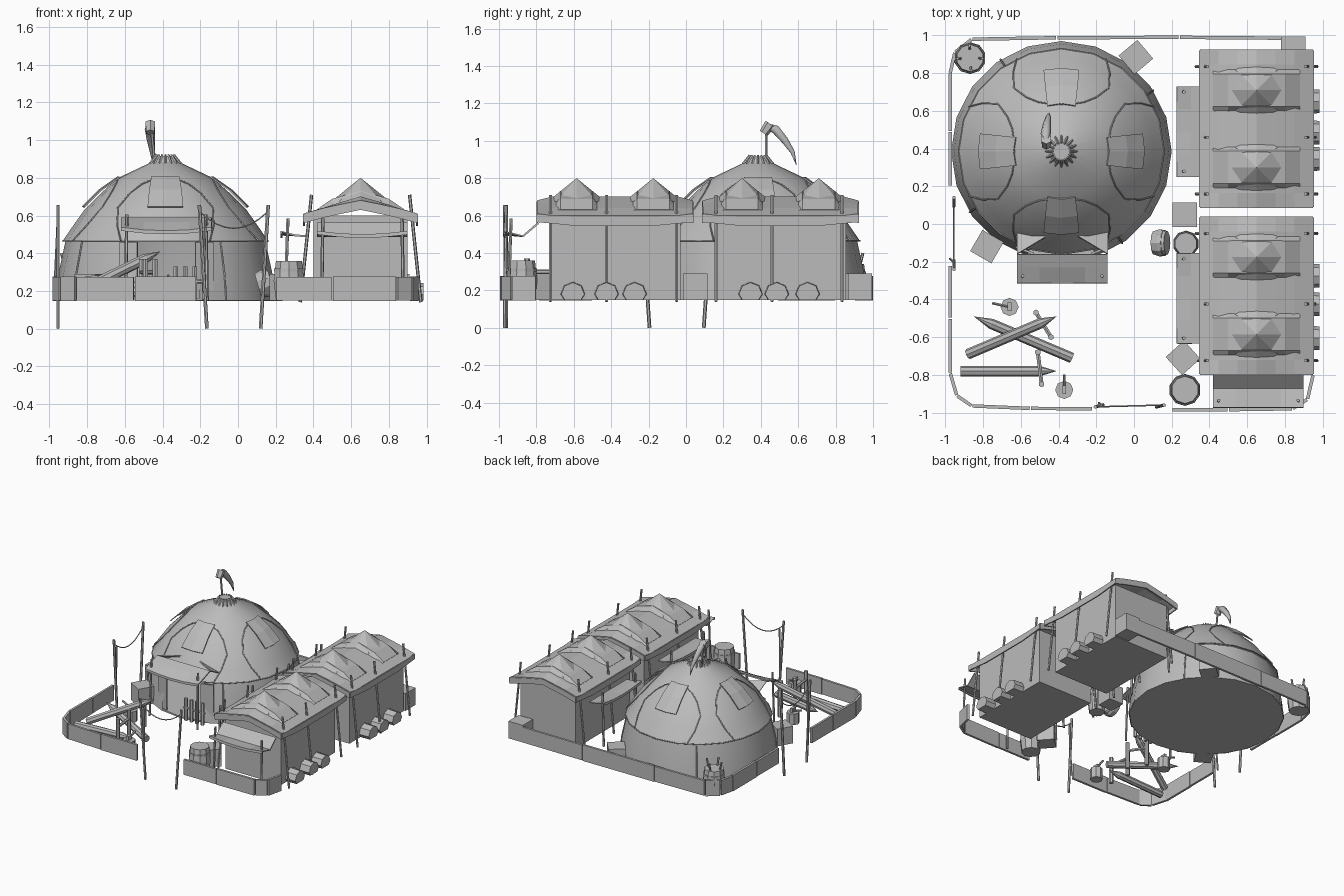
import bpy, bmesh
from math import sin, cos, pi, radians, atan2
from mathutils import Vector, Matrix

if "Cube" in bpy.data.objects:
    bpy.data.objects.remove(bpy.data.objects["Cube"])

grey = bpy.data.materials.new("canvas_grey")
grey.use_nodes = True
COLOUR = (0.5, 0.5, 0.5, 1)
grey.diffuse_color = COLOUR
grey.node_tree.nodes["Principled BSDF"].inputs["Base Color"].default_value = COLOUR
G = 0.15  # ground level of the camp


def finish(name, bm, smooth=False, thick=0):
    bmesh.ops.recalc_face_normals(bm, faces=bm.faces)
    me = bpy.data.meshes.new(name)
    bm.to_mesh(me)
    bm.free()
    me.materials.append(grey)
    ob = bpy.data.objects.new(name, me)
    bpy.context.collection.objects.link(ob)
    if thick:
        mod = ob.modifiers.new("thickness", 'SOLIDIFY')
        mod.thickness, mod.offset = thick, 0
    if smooth:
        bpy.ops.object.select_all(action='DESELECT')
        ob.select_set(True)
        bpy.context.view_layer.objects.active = ob
        bpy.ops.object.shade_smooth_by_angle(angle=radians(35))
    return ob


def box(name, centre, size, turn=0):
    bm = bmesh.new()
    m = Matrix.Translation(centre) @ Matrix.Rotation(radians(turn), 4, 'Z') @ Matrix.Diagonal((*size, 1))
    bmesh.ops.create_cube(bm, size=1, matrix=m)
    return finish(name, bm)


def beam(name, a, b, r=0.008, r2=None, sides=6):
    a, b = Vector(a), Vector(b)
    d = b - a
    bm = bmesh.new()
    m = Matrix.Translation((a + b) / 2) @ d.to_track_quat('Z', 'Y').to_matrix().to_4x4()
    bmesh.ops.create_cone(bm, cap_ends=True, segments=sides, radius1=r,
                          radius2=r if r2 is None else r2, depth=d.length, matrix=m)
    return finish(name, bm)


def sheet(name, us, vs, func, thick=0, smooth=False, skip=None):
    """Grid of quads through func(u, v)."""
    bm = bmesh.new()
    rows = [[bm.verts.new(func(u, v)) for v in vs] for u in us]
    for i in range(len(us) - 1):
        for j in range(len(vs) - 1):
            if not (skip and skip(us[i], vs[j])):
                bm.faces.new((rows[i][j], rows[i + 1][j], rows[i + 1][j + 1], rows[i][j + 1]))
    bmesh.ops.remove_doubles(bm, verts=bm.verts, dist=0.0005)
    return finish(name, bm, smooth, thick)


def rope(name, pts, depth=0.004, radii=None):
    cu = bpy.data.curves.new(name, 'CURVE')
    cu.dimensions, cu.bevel_depth, cu.bevel_resolution, cu.use_fill_caps = '3D', depth, 1, True
    sp = cu.splines.new('POLY')
    sp.points.add(len(pts) - 1)
    for i, p in enumerate(pts):
        sp.points[i].co = (*p, 1)
        sp.points[i].radius = radii[i] if radii else 1
    cu.materials.append(grey)
    bpy.context.collection.objects.link(bpy.data.objects.new(name, cu))


def span(a, b, n):
    return [a + (b - a) * i / n for i in range(n + 1)]


# ---- Dome tent ----
CX, CY = -0.385, 0.385
RIM = 0.545
SHELL = [(RIM, 0.465), (0.49, 0.545), (0.43, 0.63), (0.34, 0.72), (0.25, 0.80), (0.07, 0.885)]
SKIRT = {G: 0.585, 0.28: 0.57, 0.465: 0.53}


def dome_pt(ang, r, lift=0.0):
    for (r1, z1), (r2, z2) in zip(SHELL, SHELL[1:]):
        if r >= r2:
            break
    z = z1 + (z2 - z1) * (r1 - r) / (r1 - r2)
    return Vector((CX + (r + lift * 0.6) * cos(ang), CY + (r + lift * 0.6) * sin(ang), z + lift))


turn = span(0, 2 * pi, 20)
sheet("dome_shell", turn, [r for r, z in SHELL], lambda a, r: dome_pt(a, r), smooth=True)
sheet("dome_skirt", turn, list(SKIRT),
      lambda a, z: (CX + SKIRT[z] * cos(a), CY + SKIRT[z] * sin(a), z), smooth=True,
      skip=lambda a, z: abs(a + pi / 20 - 1.5 * pi) < 0.35)
beam("dome_floor", (CX, CY, G), (CX, CY, G + 0.012), 0.58, sides=20)
beam("dome_cap", (CX, CY, 0.86), (CX, CY, 0.915), 0.085, 0.05, 16)
for a in span(0, 2 * pi, 16)[:-1]:
    beam("cap_rib", (CX + 0.083 * cos(a), CY + 0.083 * sin(a), 0.875),
         (CX + 0.045 * cos(a), CY + 0.045 * sin(a), 0.922), 0.006, sides=4)
rope("eave_seam", [dome_pt(a, RIM) for a in turn], 0.004)
for k in range(4):
    mid = k * pi / 2
    # arched seam, then the window flap inside it
    arch = []
    for t in span(-1, 1, 12):
        x = 0.25 + 0.29 * abs(t) ** 3
        y = 0.26 * max(-1, min(1, t * 1.5)) * (0.9 + 0.1 * abs(t))
        arch.append(dome_pt(mid + atan2(y, x), min(RIM, (x * x + y * y) ** 0.5), 0.002))
    rope("arch_seam", arch, 0.004)
    sheet("window_flap", span(-1, 1, 2), [0.43, 0.34, 0.25],
          lambda s, r: dome_pt(mid + s * (0.05 + 0.1 * r) / r, r, 0.016 if r > 0.3 else 0.004), 0.008)
    diag = mid + pi / 4
    rope("skirt_seam", [(CX + r * cos(diag - 0.2), CY + r * sin(diag - 0.2), z)
                        for z, r in SKIRT.items()], 0.005)

# Banner on the dome top
beam("banner_pole", (-0.44, 0.43, 0.86), (-0.46, 0.43, 1.07), 0.008)
beam("banner_knob", (-0.465, 0.415, 1.04), (-0.465, 0.45, 1.09), 0.025, 0.03, 6)
rope("banner_tail", [(-0.465, 0.43, 1.08), (-0.468, 0.48, 1.06), (-0.462, 0.53, 1.0),
                     (-0.455, 0.57, 0.94), (-0.45, 0.59, 0.87)], 0.027, [0.6, 1, 0.8, 0.5, 0.05])


# ---- Awnings ----
def awning(x, y, heading, width, depth, heights):
    """Cloth through inner, middle and outer heights; (x, y) is the middle of the inner edge."""
    m = Matrix.Translation((x, y, 0)) @ Matrix.Rotation(radians(heading), 4, 'Z')
    z_in, z_mid, z_out = heights
    prof = [(0, z_in), (0.45 * depth, z_mid), (depth, z_out), (depth, z_out - 0.016)]

    def cloth(u, i):
        d, z = prof[i]
        return m @ Vector((u * width / 2, -d, z - 0.018 * (1 - u * u) * (i > 1)))
    sheet("awning_cloth", span(-1, 1, 4), range(4), cloth, 0.01)
    for s in (-1, 1):
        foot = s * (width / 2 - 0.03)
        beam("awning_pole", m @ Vector((foot * 1.03, -depth + 0.02, G)),
             m @ Vector((foot, -depth + 0.035, z_out + 0.07)), 0.009)


awning(-0.38, -0.16, 0, 0.48, 0.15, (0.585, 0.56, 0.535))
for s in (-1, 1):  # flaps joining the awning to the dome
    sheet("awning_flap", [0, 1], [0, 1], lambda u, v: (
        -0.38 + s * (0.24 - 0.2 * u * v), -0.16 + 0.12 * u, 0.585 - 0.06 * u * (1 - v)), 0.008)
    box("door_curtain", (-0.38 + s * 0.2, -0.14, 0.305), (0.1, 0.012, 0.31), s * 20)
for x in (-0.33, -0.28, -0.23, -0.18):  # low rack of pickets by the door
    beam("door_picket", (x, -0.2, G), (x, -0.2, G + 0.18), 0.014)
beam("door_rail", (-0.35, -0.2, G + 0.1), (-0.16, -0.2, G + 0.1), 0.01)

# ---- Two long tents ----
TX, HALF = 0.65, 0.3
PATCH_LIFT = {-0.23: 0.006, -0.15: 0.035, 0: 0.035, 0.15: 0.035, 0.23: 0.006}


def roof_z(dx, dy):
    t = 1 - abs(dx) / HALF
    end = abs(dy) > 0.4
    return 0.595 + (0.07 if end else 0.1) * t ** 0.85 + 0.01 * end


for ty in (-0.38, 0.505):
    box("tent_walls", (TX, ty, (G + 0.6) / 2), (0.5, 0.7, 0.6 - G))
    sheet("tent_roof", span(-HALF, HALF, 6), [-0.415, -0.34, -0.2, 0, 0.2, 0.34, 0.415],
          lambda dx, dy: (TX + dx, ty + dy, roof_z(dx, dy)), 0.012)
    for s in (-1, 1):
        sheet("side_valance", span(-0.415, 0.415, 4), [0, 1], lambda dy, v: (
            TX + s * HALF, ty + dy, roof_z(HALF, dy) - (0.05 - 0.01 * (abs(dy) > 0.4)) * v), 0.01)
        sheet("end_valance", span(-HALF, HALF, 6), [0, 1], lambda dx, v: (
            TX + dx, ty + s * 0.415, roof_z(dx, 0.415) - 0.045 * v), 0.01)
        # roof peak rising from its raised cloth patch
        py = ty + s * 0.205
        beam("roof_peak", (TX, py, 0.675), (TX, py, 0.80), 0.155, 0, 8)
        sheet("roof_patch", list(PATCH_LIFT), [-0.11, -0.085, 0.085, 0.11], lambda dx, dy: (
            TX + dx, py + dy, roof_z(dx, 0) + PATCH_LIFT[dx] * (abs(dy) < 0.1)), 0.006)
        for dy in (-0.345, -0.045, 0.33):
            beam("tent_pole", (TX + s * 0.32, ty + dy, G - 0.01), (TX + s * 0.26, ty + dy, 0.71), 0.009)
    # flat-bottomed sacks along the outer wall
    for dy in (-0.225, -0.045, 0.105) if ty < 0 else (-0.16, -0.02, 0.145):
        sack = beam("sack", (TX + 0.24, ty + dy, G + 0.03), (TX + 0.335, ty + dy, G + 0.03), 0.066, 0.062, 8)
        for v in sack.data.vertices:
            v.co.z = max(v.co.z, G)
    awning(0.36, ty - 0.015, -90, 0.48, 0.13, (0.49, 0.495, 0.515))
awning(0.66, -0.79, 0, 0.48, 0.18, (0.56, 0.49, 0.515))


# ---- Low perimeter wall ----
def wall(points):
    for i, (a, b) in enumerate(zip(points, points[1:])):
        a, b = Vector(a), Vector(b)
        d, mid = b - a, (a + b) / 2
        box("wall_panel", (mid.x, mid.y, G + 0.062), (d.length - 0.006, 0.018, 0.124 + 0.006 * (i % 2)),
            atan2(d.y, d.x) * 180 / pi)


wall([(-0.975, 0.2), (-0.975, 0.49), (-0.975, 0.8), (-0.95, 0.91), (-0.86, 0.98),
      (-0.41, 0.988), (0.24, 0.99), (0.86, 0.985)])
wall([(-0.975, -0.22), (-0.975, -0.5), (-0.975, -0.79), (-0.94, -0.91), (-0.86, -0.965),
      (-0.55, -0.978), (-0.22, -0.98)])
wall([(0.2, -0.985), (0.5, -0.985), (0.84, -0.98), (0.92, -0.93), (0.95, -0.8)])


# ---- Gate posts with a slack rope ----
def gate(a, b, lean):
    a, b, lean = Vector(a), Vector(b), Vector(lean)
    up = Vector((0, 0, 0.655))
    for p, l in ((a, -lean), (b, lean)):
        beam("gate_post", p, p + up + l, 0.01)
    beam("gate_brace", a + Vector((-0.02, 0.01, G)), a + up * 0.9 - lean * 0.2, 0.007)
    p, q = a + up * 0.95 - lean, b + up * 0.95 + lean
    rope("gate_rope", [p.lerp(q, t) - Vector((0, 0, 0.36 * t * (1 - t))) for t in span(0, 1, 8)], 0.004)


gate((-0.165, -0.96, 0), (0.12, -0.97, 0), (0.04, 0.01, 0))
gate((-0.955, -0.195, 0), (-0.955, 0.095, 0), (0, 0.045, 0))

# ---- Crates and barrels ----
for x, y, a in ((0.27, 0.05, 0), (0.01, 0.885, 40), (0.26, -0.71, 42), (-0.78, -0.12, -30), (0.845, 0.93, 0)):
    box("crate", (x, y, G + 0.07), (0.13, 0.13, 0.14), a)


def barrel(a, b, r):
    a, b = Vector(a), Vector(b)
    d = (b - a) / 4
    beam("barrel_lower", a, a + 2 * d, r * 0.85, r, 10)
    beam("barrel_upper", a + 2 * d, b, r, r * 0.85, 10)
    beam("barrel_hoop", a + 2.9 * d, a + 3.2 * d, r * 0.97, sides=10)


for x, y, r, h in ((0.27, -0.88, 0.085, 0.21), (-0.87, 0.88, 0.085, 0.19), (0.275, -0.105, 0.07, 0.18)):
    barrel((x, y, G), (x, y, G + h), r)
barrel((0.105, -0.1, G + 0.08), (0.175, -0.1, G + 0.1), 0.075)
for k in range(4):  # tools standing in the corner barrel
    dx, dy = 0.03 * cos(k * 1.6), 0.03 * sin(k * 1.6)
    beam("tool_handle", (-0.87 + dx, 0.88 + dy, G + 0.1), (-0.87 + 2.2 * dx, 0.88 + 2.2 * dy, G + 0.25), 0.008)

# ---- Sharpened logs on a rack, stumps with axes ----
for a, b in (((-0.92, -0.78, 0.18), (-0.41, -0.78, 0.2)),
             ((-0.88, -0.69, 0.18), (-0.41, -0.49, 0.41)),
             ((-0.33, -0.71, 0.19), (-0.85, -0.49, 0.27))):
    a, b = Vector(a), Vector(b)
    neck = a.lerp(b, 0.82)
    beam("log_body", a, neck, 0.028, sides=8)
    beam("log_point", neck, b, 0.028, 0, 8)
for x, y, dx, dy in ((-0.52, -0.47, 0.08, -0.13), (-0.51, -0.68, 0.02, -0.17)):
    for t in (0, 1):
        beam("rack_post", (x + dx * t, y + dy * t, G), (x + dx * t, y + dy * t, G + 0.22), 0.016)
    beam("rack_rail", (x, y, G + 0.15), (x + dx, y + dy, G + 0.15), 0.012)
for x, y, dx, dy in ((-0.37, -0.88, 0, 0.08), (-0.66, -0.44, -0.09, 0.02)):
    beam("stump", (x, y, G), (x, y, G + 0.09), 0.048, sides=8)
    beam("axe_handle", (x, y, G + 0.1), (x + dx, y + dy, G + 0.13), 0.008)
    box("axe_head", (x, y, G + 0.105), (0.02, 0.045, 0.04))
